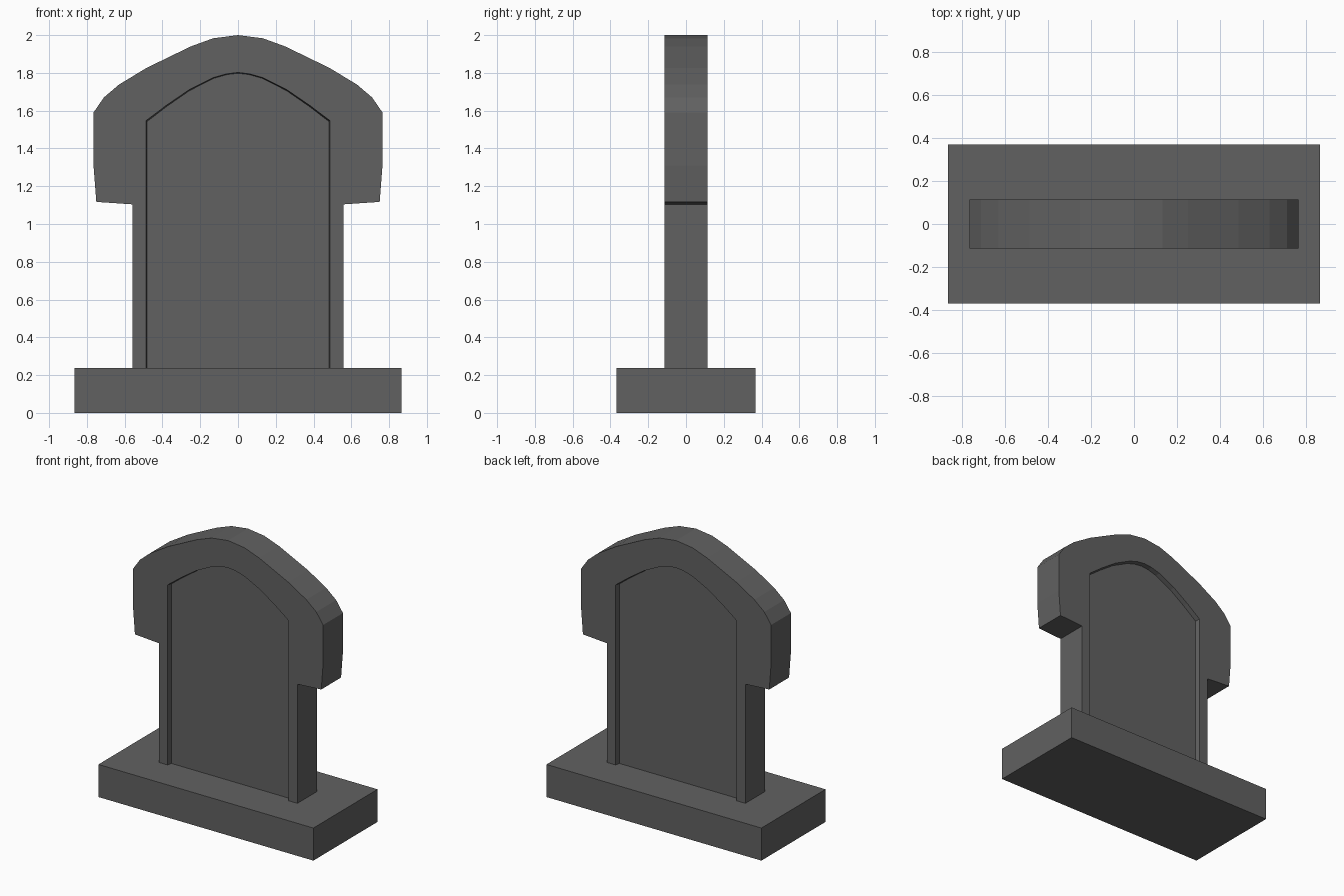
import bpy, bmesh

if "Cube" in bpy.data.objects:
    bpy.data.objects.remove(bpy.data.objects["Cube"])

stone = bpy.data.materials.new("dark grey stone")
stone.diffuse_color = (0.12, 0.12, 0.12, 1)
stone.use_nodes = True
stone.node_tree.nodes["Principled BSDF"].inputs["Base Color"].default_value = stone.diffuse_color

BASE_TOP = 0.237
FOOT = BASE_TOP - 0.02      # slab is sunk slightly into the base
HALF = 0.114                # half thickness of the slab
PANEL = 0.08                # half thickness at the recessed panel


def finish(name, bm):
    bmesh.ops.recalc_face_normals(bm, faces=bm.faces)
    mesh = bpy.data.meshes.new(name)
    bm.to_mesh(mesh)
    bm.free()
    mesh.materials.append(stone)
    obj = bpy.data.objects.new(name, mesh)
    bpy.context.collection.objects.link(obj)


def mirrored(half):
    """Right half, foot to peak, completed to a full outline from right foot to left foot."""
    return half + [(-x, z) for x, z in reversed(half[:-1])]


def strip(bm, a, b):
    for i in range(len(a) - 1):
        bm.faces.new((a[i], a[i + 1], b[i + 1], b[i]))


# Base plinth
bm = bmesh.new()
bmesh.ops.create_cube(bm, size=1)
for v in bm.verts:
    v.co.x *= 1.73
    v.co.y *= 0.738
    v.co.z = (v.co.z + 0.5) * BASE_TOP
finish("base", bm)

# Headstone slab with an arched recess on the front and the back
outer = mirrored([(0.558, FOOT), (0.558, 1.104), (0.75, 1.117), (0.765, 1.31),
                  (0.765, 1.59), (0.71, 1.67), (0.63, 1.738), (0.485, 1.826),
                  (0.25, 1.94), (0.132, 1.983), (0, 2.0)])
inner = mirrored([(0.487, FOOT), (0.487, 1.547), (0.38, 1.628), (0.26, 1.71),
                  (0.13, 1.775), (0.06, 1.795), (0, 1.802)])
bm = bmesh.new()
rims = []
for side in (-1, 1):
    rim = [bm.verts.new((x, side * HALF, z)) for x, z in outer]
    lip = [bm.verts.new((x, side * HALF, z)) for x, z in inner]
    floor = [bm.verts.new((x * 0.987, side * PANEL, z - (0.004 if z > 1 else 0)))
             for x, z in inner]
    bm.faces.new(rim + lip[::-1])     # raised border
    strip(bm, lip, floor)             # recess walls
    bm.faces.new(floor)               # recessed panel
    rims.append((rim, lip, floor))
strip(bm, rims[0][0], rims[1][0])     # outer edge
(r0, l0, f0), (r1, l1, f1) = rims
bm.faces.new((r0[0], l0[0], f0[0], f0[-1], l0[-1], r0[-1],
              r1[-1], l1[-1], f1[-1], f1[0], l1[0], r1[0]))   # underside
finish("headstone", bm)
